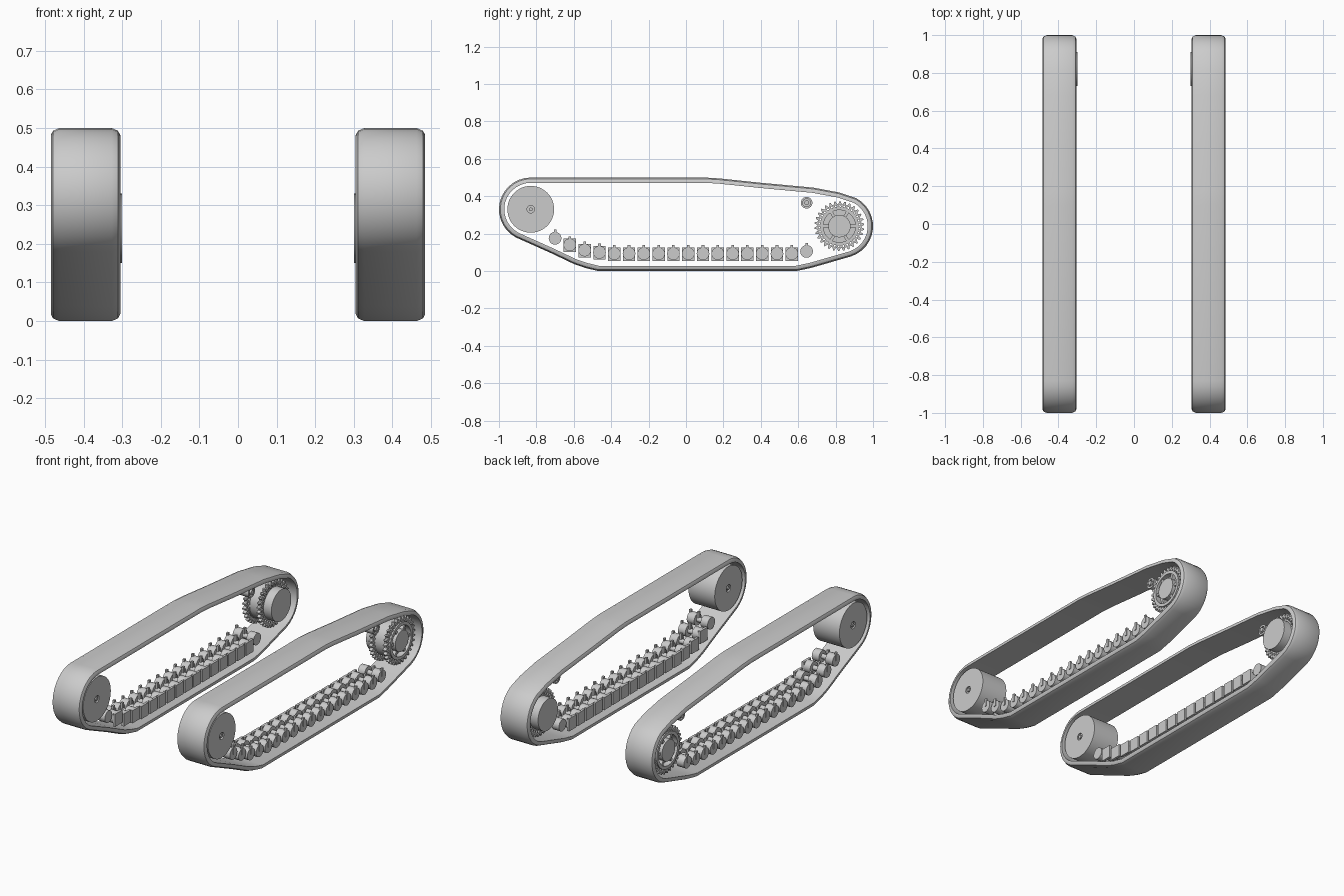
import bpy, bmesh
from math import sin, cos, pi, radians
from mathutils import Vector

cube = bpy.data.objects.get("Cube")
if cube:
    bpy.data.objects.remove(cube)

metal = bpy.data.materials.new("plain_grey")
metal.use_nodes = True
grey = (0.6, 0.6, 0.6, 1)
metal.diffuse_color = grey
metal.node_tree.nodes["Principled BSDF"].inputs["Base Color"].default_value = grey

TRACK_X = 0.395          # centre line of each track
HALF = 0.09              # half width of the belt


def finish(bm, name, side):
    """Place a part built for the left track on either side."""
    for v in bm.verts:
        v.co.x *= side
    bmesh.ops.recalc_face_normals(bm, faces=bm.faces)
    mesh = bpy.data.meshes.new(name)
    bm.to_mesh(mesh)
    bm.free()
    mesh.materials.append(metal)
    ob = bpy.data.objects.new(name + ("_left" if side > 0 else "_right"), mesh)
    bpy.context.collection.objects.link(ob)
    bpy.ops.object.select_all(action="DESELECT")
    ob.select_set(True)
    bpy.context.view_layer.objects.active = ob
    bpy.ops.object.shade_smooth_by_angle(angle=radians(32))


def lathe(bm, section, y, z, n=32, closed=False, teeth=0):
    """Spin (x, radius) points around an axle along x."""
    rings = []
    for x, r in section:
        ring = []
        for i in range(n):
            a = 2 * pi * i / n
            k = r + (teeth if i % 4 in (1, 2) else 0)
            ring.append(bm.verts.new((x, y + k * cos(a), z + k * sin(a))))
        rings.append(ring)
    pairs = list(zip(rings, rings[1:]))
    if closed:
        pairs.append((rings[-1], rings[0]))
    else:
        bm.faces.new(rings[0])
        bm.faces.new(rings[-1])
    for a, b in pairs:
        for i in range(n):
            j = (i + 1) % n
            bm.faces.new((a[i], a[j], b[j], b[i]))


def disc(bm, x0, x1, r, y, z, n=24):
    lathe(bm, [(x0, r), (x1, r)], y, z, n)


def ring(bm, x0, x1, r0, r1, y, z, n=40):
    lathe(bm, [(x0, r0), (x0, r1), (x1, r1), (x1, r0)], y, z, n, True)


def box(bm, centre, size, tilt=0, pivot=None):
    verts = bmesh.ops.create_cube(bm, size=1)["verts"]
    bmesh.ops.scale(bm, vec=size, verts=verts)
    bmesh.ops.translate(bm, vec=centre, verts=verts)
    if tilt:
        from_point = Vector(pivot or centre)
        for v in verts:
            d = v.co - from_point
            v.co.y = from_point.y + d.y * cos(tilt) - d.z * sin(tilt)
            v.co.z = from_point.z + d.y * sin(tilt) + d.z * cos(tilt)


def arc(y, z, r, start, end, n):
    return [(y + r * cos(radians(start + (end - start) * i / n)),
             z + r * sin(radians(start + (end - start) * i / n))) for i in range(n + 1)]


IDLER = (-0.83, 0.33)
SPROCKET = (0.82, 0.24)


def belt(side):
    # Outline of the belt, counter-clockwise
    path = arc(*IDLER, 0.17, 90, 242, 14)
    path += [(-0.72, 0.095), (-0.6, 0.038), (-0.54, 0.017), (-0.47, 0), (0.59, 0), (0.67, 0.017)]
    path += arc(SPROCKET[0] + 0.01, SPROCKET[1], 0.17, -72, 62, 12)
    path += [(0.82, 0.42), (0.68, 0.446), (0.4, 0.472), (0.18, 0.495), (0.1, 0.5)]
    # Rounded outer edges, flat inside: (offset across, depth)
    half = [(HALF, 0.028), (HALF, 0.018), (HALF - 0.006, 0.007), (HALF - 0.022, 0)]
    section = half + [(-x, d) for x, d in reversed(half)]
    bm = bmesh.new()
    loops = []
    n = len(path)
    for i, p in enumerate(path):
        here = Vector(p)
        a = (here - Vector(path[i - 1])).normalized()
        b = (Vector(path[(i + 1) % n]) - here).normalized()
        t = (a + b).normalized()
        inward = Vector((-t.y, t.x)) / max(t.dot(a), 0.5)
        loops.append([bm.verts.new((TRACK_X + x, *(here + inward * d))) for x, d in section])
    m = len(section)
    for i in range(n):
        a, b = loops[i], loops[(i + 1) % n]
        for j in range(m):
            k = (j + 1) % m
            bm.faces.new((a[j], a[k], b[k], b[j]))
    finish(bm, "track_belt", side)


def idler(side):
    # Wide drum with a small socket in the middle of each face
    bm = bmesh.new()
    x0, x1 = TRACK_X - 0.083, TRACK_X + 0.083
    lathe(bm, [(x0 + 0.01, 0.012), (x0 + 0.01, 0.02), (x0, 0.02), (x0, 0.125),
               (x1, 0.125), (x1, 0.02), (x1 - 0.01, 0.02), (x1 - 0.01, 0.012)], *IDLER, 48)
    disc(bm, x0, x1, 0.01, *IDLER, 16)
    finish(bm, "idler_drum", side)


def sprocket(side):
    bm = bmesh.new()
    y, z = SPROCKET
    # Two toothed rims
    for x in (0.345, 0.435):
        lathe(bm, [(x, 0.098), (x, 0.118), (x + 0.02, 0.118), (x + 0.02, 0.098)],
              y, z, 120, True, 0.015)
    # Drum, raised lip, spokes and hubs
    disc(bm, 0.35, 0.43, 0.1, y, z, 48)
    ring(bm, 0.43, 0.462, 0.086, 0.104, y, z, 48)
    disc(bm, 0.43, 0.464, 0.06, y, z, 32)
    for i in range(6):
        box(bm, (0.442, y, z + 0.073), (0.024, 0.016, 0.04), i * pi / 3 + pi / 6, (0.442, y, z))
    disc(bm, 0.3, 0.35, 0.09, y, z, 40)
    finish(bm, "drive_sprocket", side)


def return_roller(side):
    bm = bmesh.new()
    y, z = 0.645, 0.365
    ring(bm, 0.365, 0.425, 0.021, 0.031, y, z, 24)
    disc(bm, 0.375, 0.415, 0.023, y, z, 20)
    disc(bm, 0.36, 0.43, 0.013, y, z, 16)
    finish(bm, "return_roller", side)


def road_wheels(side):
    heights = {0: 0.175, 1: 0.14, 2: 0.112, 3: 0.1, 17: 0.105}
    bm = bmesh.new()
    for i in range(18):
        y = -0.7 + i * 0.0791
        z = heights.get(i, 0.093)
        # Paired wheels on an axle
        disc(bm, 0.415, 0.462, 0.034, y, z, 20)
        disc(bm, 0.33, 0.375, 0.034, y, z, 20)
        disc(bm, 0.34, 0.45, 0.014, y, z, 12)
        # Upright arm and square guide plate
        for x in (0.46, 0.41):
            box(bm, (x, y, z + 0.023), (0.012, 0.014, 0.046))
        if 0 < i < 17:
            box(bm, (0.328, y, z - 0.003), (0.014, 0.066, 0.072))
    finish(bm, "road_wheels", side)


for side in (1, -1):
    for part in (belt, idler, sprocket, return_roller, road_wheels):
        part(side)
